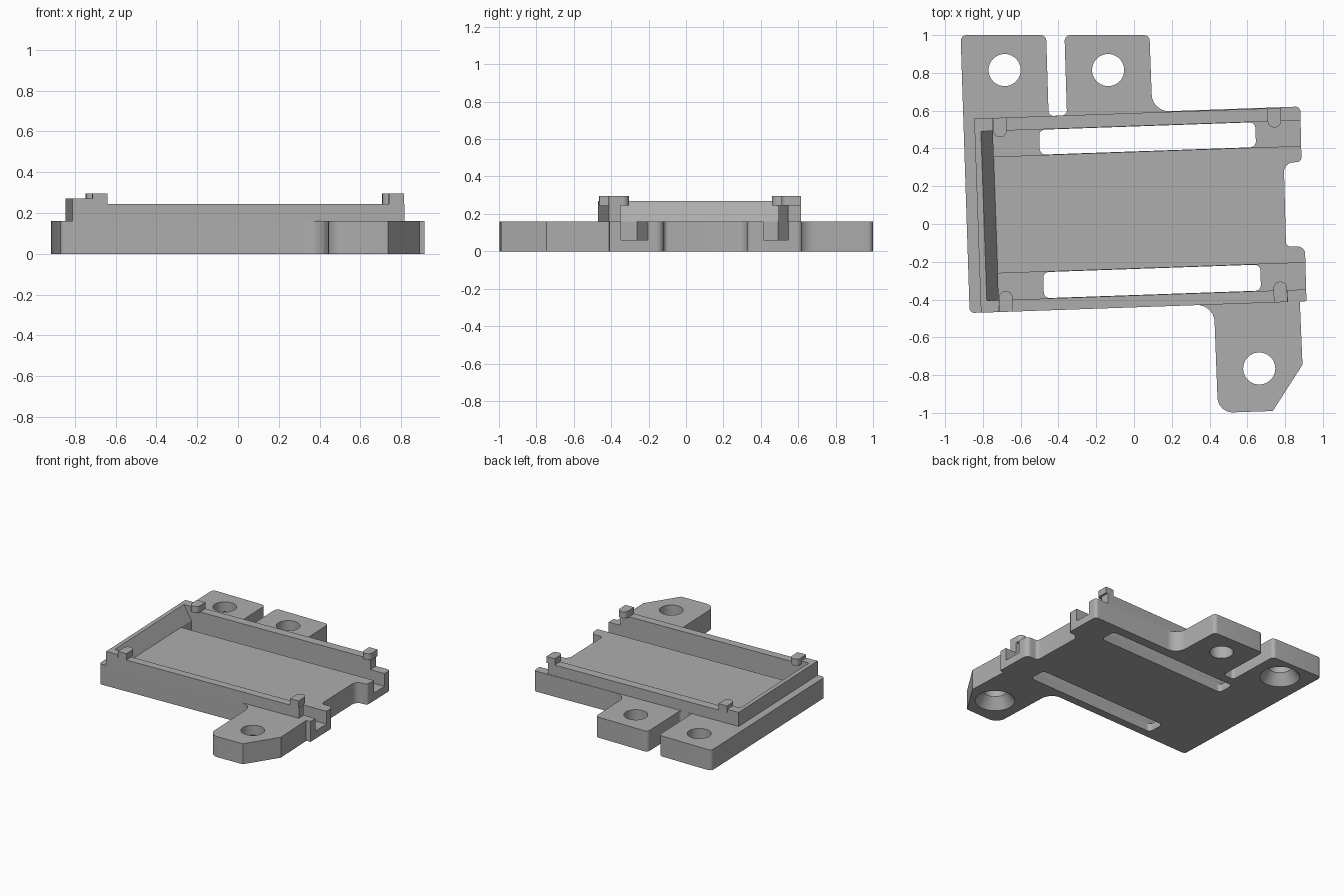
import bpy, bmesh, math
from mathutils import Vector, Matrix

cube = bpy.data.objects.get("Cube")
if cube:
    bpy.data.objects.remove(cube, do_unlink=True)

TILT = Matrix.Rotation(math.radians(2), 4, 'Z')   # the tray sits slightly turned
FLAT = Matrix.Identity(4)
DECK, RIM, LIP, CLIP = 0.16, 0.245, 0.27, 0.295   # heights
FLOOR = 0.06

grey = bpy.data.materials.new("plain grey")
grey.use_nodes = True
COLOUR = (0.42, 0.42, 0.42, 1)
grey.diffuse_color = COLOUR
grey.node_tree.nodes["Principled BSDF"].inputs["Base Color"].default_value = COLOUR


def finish(name, bm, matrix):
    bmesh.ops.recalc_face_normals(bm, faces=bm.faces)
    mesh = bpy.data.meshes.new(name)
    bm.to_mesh(mesh)
    bm.free()
    mesh.transform(matrix)
    mesh.materials.append(grey)
    obj = bpy.data.objects.new(name, mesh)
    bpy.context.collection.objects.link(obj)
    return obj


def rounded(corners, steps=6):
    """Outline with each (x, y, radius) corner replaced by an arc."""
    pts = []
    for i, (x, y, r) in enumerate(corners):
        p = Vector((x, y))
        if r == 0:
            pts.append(p)
            continue
        a = (Vector(corners[i - 1][:2]) - p).normalized()
        b = (Vector(corners[(i + 1) % len(corners)][:2]) - p).normalized()
        half = a.angle(b) / 2
        centre = p + (a + b).normalized() * (r / math.sin(half))
        start = p + a * (r / math.tan(half)) - centre
        end = p + b * (r / math.tan(half)) - centre
        for k in range(steps + 1):
            t = k / steps
            pts.append(centre + start.lerp(end, t).normalized() * r)
    return pts


def prism(name, pts, z0, z1, matrix=TILT):
    bm = bmesh.new()
    face = bm.faces.new([bm.verts.new((p[0], p[1], z0)) for p in pts])
    up = bmesh.ops.extrude_face_region(bm, geom=[face])["geom"]
    bmesh.ops.translate(bm, vec=(0, 0, z1 - z0),
                        verts=[v for v in up if isinstance(v, bmesh.types.BMVert)])
    return finish(name, bm, matrix)


def block(name, x0, x1, y0, y1, z0, z1, r=0):
    return prism(name, rounded([(x0, y0, r), (x1, y0, r), (x1, y1, r), (x0, y1, r)]), z0, z1)


def cone(name, x, y, r0, r1, z0, z1):
    bm = bmesh.new()
    bmesh.ops.create_cone(bm, cap_ends=True, segments=40, radius1=r0, radius2=r1, depth=z1 - z0)
    return finish(name, bm, Matrix.Translation((x, y, (z0 + z1) / 2)))


def cut(target, cutter):
    mod = target.modifiers.new("cut", 'BOOLEAN')
    mod.operation, mod.solver, mod.object = 'DIFFERENCE', 'EXACT', cutter
    bpy.context.view_layer.objects.active = target
    bpy.ops.object.modifier_apply(modifier=mod.name)
    bpy.data.objects.remove(cutter, do_unlink=True)


# Base plate with three mounting tabs
base = prism("base_plate", rounded([
    (-0.918, 1, 0.03), (-0.465, 1, 0.03), (-0.452, 0.572, 0.025), (-0.355, 0.575, 0.025),
    (-0.368, 1, 0.03), (0.082, 1, 0.03), (0.097, 0.594, 0.09), (0.88, 0.622, 0.025),
    (0.887, 0.328, 0.025), (0.793, 0.325, 0.05), (0.805, -0.12, 0.025), (0.905, -0.118, 0.04),
    (0.913, -0.408, 0), (0.878, -0.412, 0), (0.892, -0.745, 0), (0.735, -0.99, 0),
    (0.445, -1, 0.08), (0.423, -0.426, 0.09), (-0.87, -0.471, 0.025)]), 0, DECK, FLAT)

# Side channels and the long slots through their floors
for y0, y1, x0, x1 in ((0.382, 0.518, -0.485, 0.66), (-0.378, -0.236, -0.49, 0.66)):
    cut(base, block("channel_cutter", -0.73, 1.1, y0, y1, FLOOR, 0.3))
    cut(base, block("slot_cutter", x0, x1, y0 + 0.002, y1 - 0.002, -0.1, 0.1, 0.03))

# Screw holes, two of them countersunk from below
for x, y, sunk in ((-0.685, 0.815, True), (-0.137, 0.815, False), (0.663, -0.765, True)):
    cut(base, cone("hole_cutter", x, y, 0.085, 0.085, -0.1, 0.3))
    if sunk:
        cut(base, cone("countersink_cutter", x, y, 0.15, 0.08, -0.01, 0.09))

# Side walls with rounded retaining clips at their ends
for side, outer, inner, tip, end in (("back", 0.587, 0.518, 0.485, 0.782),
                                     ("front", -0.441, -0.378, -0.332, 0.8)):
    lo, hi = sorted((outer, inner))
    block(side + "_wall", -0.73, end, lo, hi, DECK, RIM)
    for place, x in (("left", 0.762), ("right", -0.692)):
        w = 0.036
        prism(f"{side}_{place}_clip",
              rounded([(x - w, outer, 0), (x + w, outer, 0), (x + w, tip, 0.034), (x - w, tip, 0.034)]),
              RIM, CLIP)

# End wall: flat top with a sloped inner face, square ends over the side walls
block("end_wall_top", -0.826, -0.793, -0.441, 0.587, DECK, LIP)
for name, y0, y1 in (("front_corner", -0.441, -0.378), ("back_corner", 0.518, 0.587)):
    block(name, -0.793, -0.73, y0, y1, DECK, LIP)
bm = bmesh.new()
profile = [(-0.793, DECK), (-0.73, DECK), (-0.793, LIP)]
ends = [[bm.verts.new((x, y, z)) for x, z in profile] for y in (-0.378, 0.518)]
for ring in ends:
    bm.faces.new(ring)
for i in range(3):
    j = (i + 1) % 3
    bm.faces.new((ends[0][i], ends[0][j], ends[1][j], ends[1][i]))
finish("end_wall_slope", bm, TILT)

# Smooth the round parts, keep edges sharp
for obj in bpy.context.collection.objects:
    if obj.type == 'MESH' and grey.name in obj.data.materials:
        bpy.ops.object.select_all(action='DESELECT')
        obj.select_set(True)
        bpy.context.view_layer.objects.active = obj
        bpy.ops.object.shade_smooth_by_angle(angle=math.radians(30))
